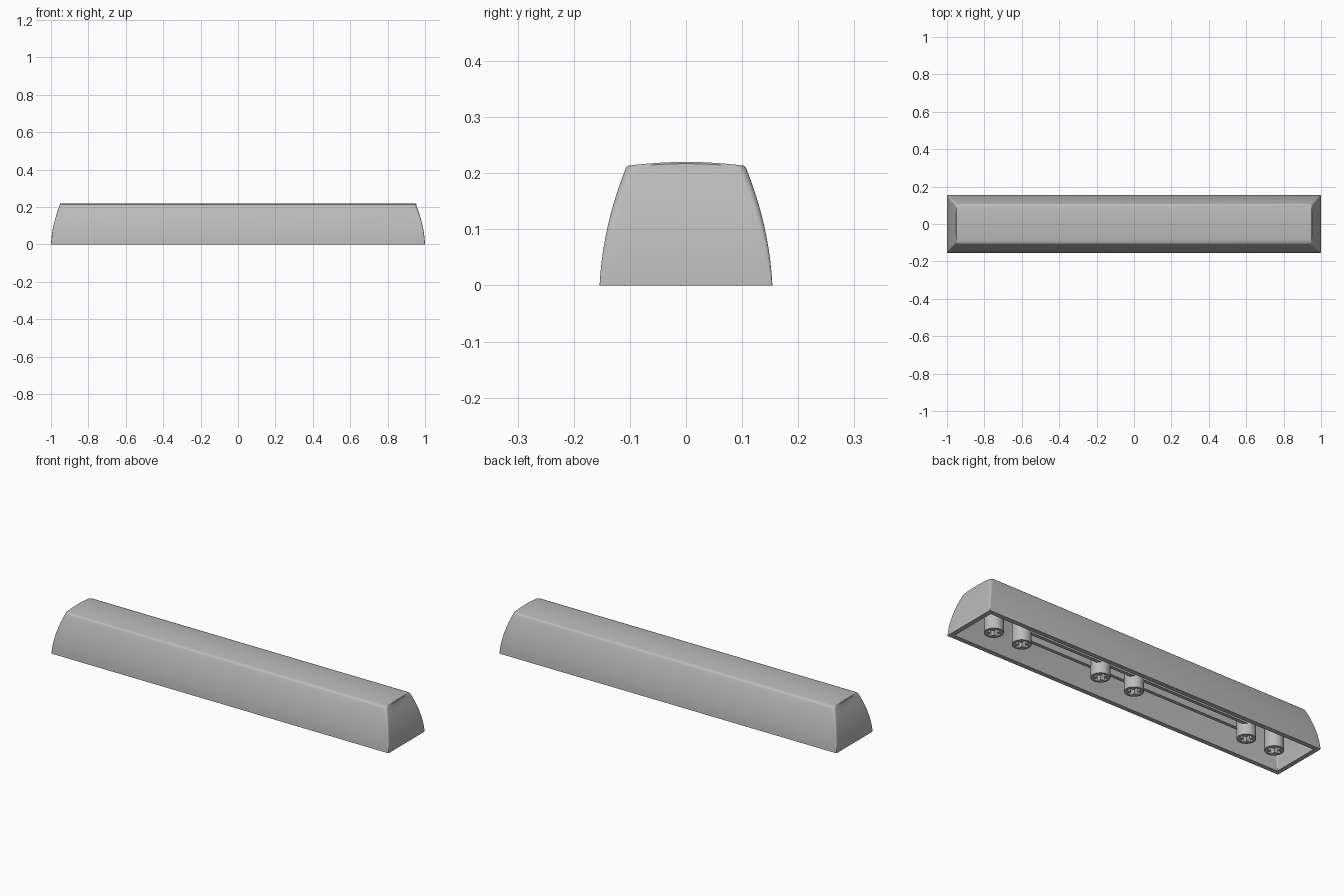
import bpy, bmesh, math
from mathutils import Vector

if "Cube" in bpy.data.objects:
    bpy.data.objects.remove(bpy.data.objects["Cube"], do_unlink=True)

grey = bpy.data.materials.new("plain grey")
grey.use_nodes = True
colour = (0.5, 0.5, 0.5, 1)
grey.diffuse_color = colour
grey.node_tree.nodes["Principled BSDF"].inputs["Base Color"].default_value = colour


def finish(bm, name, angle=30):
    bmesh.ops.recalc_face_normals(bm, faces=bm.faces)
    mesh = bpy.data.meshes.new(name)
    bm.to_mesh(mesh)
    bm.free()
    mesh.materials.append(grey)
    obj = bpy.data.objects.new(name, mesh)
    bpy.context.collection.objects.link(obj)
    bpy.ops.object.select_all(action='DESELECT')
    obj.select_set(True)
    bpy.context.view_layer.objects.active = obj
    bpy.ops.object.shade_smooth_by_angle(angle=math.radians(angle))
    return obj


LENGTH, WIDTH, TOP, WALL = 1.0, 0.154, 0.22, 0.024
SHOULDER = 0.207


def inset(z):
    # Sides lean inwards along a gentle curve
    t = z / SHOULDER
    return 0.010 * t + 0.036 * t * t


def crown(y):
    return TOP - 0.007 * (y / 0.106) ** 2


def ring(bm, hx, hy, radius, height):
    """Rounded rectangle as matching right and left point columns."""
    pts = []
    for i in range(7):
        a = math.pi / 2 * i / 6
        pts.append((hx - radius + radius * math.sin(a), -hy + radius - radius * math.cos(a)))
    flat = hy - radius
    pts += [(hx, flat * (i / 6 - 1)) for i in range(1, 6)]
    pts += [(hx, 0)]
    pts += [(x, -y) for x, y in reversed(pts[:-1])]
    return [[bm.verts.new((s * x, y, height(y))) for x, y in pts] for s in (1, -1)]


def loop(r):
    return r[0] + r[1][::-1]


def bridge(bm, a, b):
    a, b = loop(a), loop(b)
    for i in range(len(a)):
        j = (i + 1) % len(a)
        bm.faces.new((a[i], a[j], b[j], b[i]))


def cap(bm, r):
    right, left = r
    for i in range(len(right) - 1):
        bm.faces.new((right[i], right[i + 1], left[i + 1], left[i]))


def skin(bm, wall, drop, steps=10):
    """Curved sides, softened shoulder and crowned top."""
    rings = []
    for k in range(steps + 1):
        z = (SHOULDER - drop) * k / steps
        d = inset(z) + wall
        rings.append(ring(bm, LENGTH - d, WIDTH - d, 0.003 + 0.012 * k / steps, lambda y, z=z: z))
    base = inset(SHOULDER - drop) + wall
    for extra, fall in ((0.0015, 0.003), (0.005, 0)):
        d = base + extra
        rings.append(ring(bm, LENGTH - d, WIDTH - d, 0.016,
                          lambda y, f=fall: crown(y) - drop - f))
    for a, b in zip(rings, rings[1:]):
        bridge(bm, a, b)
    cap(bm, rings[-1])
    return rings[0]


# Hollow shell with an open underside
bm = bmesh.new()
outer = skin(bm, 0, 0)
inner = skin(bm, WALL, 0.025)
bridge(bm, outer, inner)
finish(bm, "hollow_shell", 35)


# Round posts with cross-shaped sockets
def post(name, cx, radius=0.046, arm=0.034, half=0.011, bottom=0.004, top=0.197, depth=0.07):
    bm = bmesh.new()
    n = 32
    circle = [(radius * math.cos(math.tau * i / n), radius * math.sin(math.tau * i / n))
              for i in range(n)]
    cross = []
    for q in range(4):
        c, s = round(math.cos(q * math.pi / 2)), round(math.sin(q * math.pi / 2))
        for x, y in ((arm, -half), (arm, half), (half, half)):
            cross.append((c * x - s * y, s * x + c * y))
    rims = []
    for outline in (circle, cross):
        vs = [bm.verts.new((cx + x, y, bottom)) for x, y in outline]
        rims.append([bm.edges.new((v, vs[i - 1])) for i, v in enumerate(vs)])
    bmesh.ops.triangle_fill(bm, edges=rims[0] + rims[1], use_beauty=True,
                            normal=Vector((0, 0, -1)))
    for edges, height in zip(rims, (top - bottom, depth)):
        new = bmesh.ops.extrude_edge_only(bm, edges=edges)["geom"]
        verts = [g for g in new if isinstance(g, bmesh.types.BMVert)]
        bmesh.ops.translate(bm, verts=verts, vec=(0, 0, height))
        bmesh.ops.edgeloop_fill(bm, edges=[g for g in new if isinstance(g, bmesh.types.BMEdge)])
    finish(bm, name)


for i, x in enumerate((-0.847, -0.679, 0, 0.203, 0.679, 0.847)):
    post(f"socket_post_{i + 1}", x)

# Long stiffening ribs under the top
for side, y in (("front", -0.03), ("back", 0.03)):
    bm = bmesh.new()
    bmesh.ops.create_cube(bm, size=1)
    bmesh.ops.scale(bm, verts=bm.verts, vec=(1.36, 0.018, 0.135))
    bmesh.ops.translate(bm, verts=bm.verts, vec=(0, y, 0.1285))
    finish(bm, f"{side}_rib")
